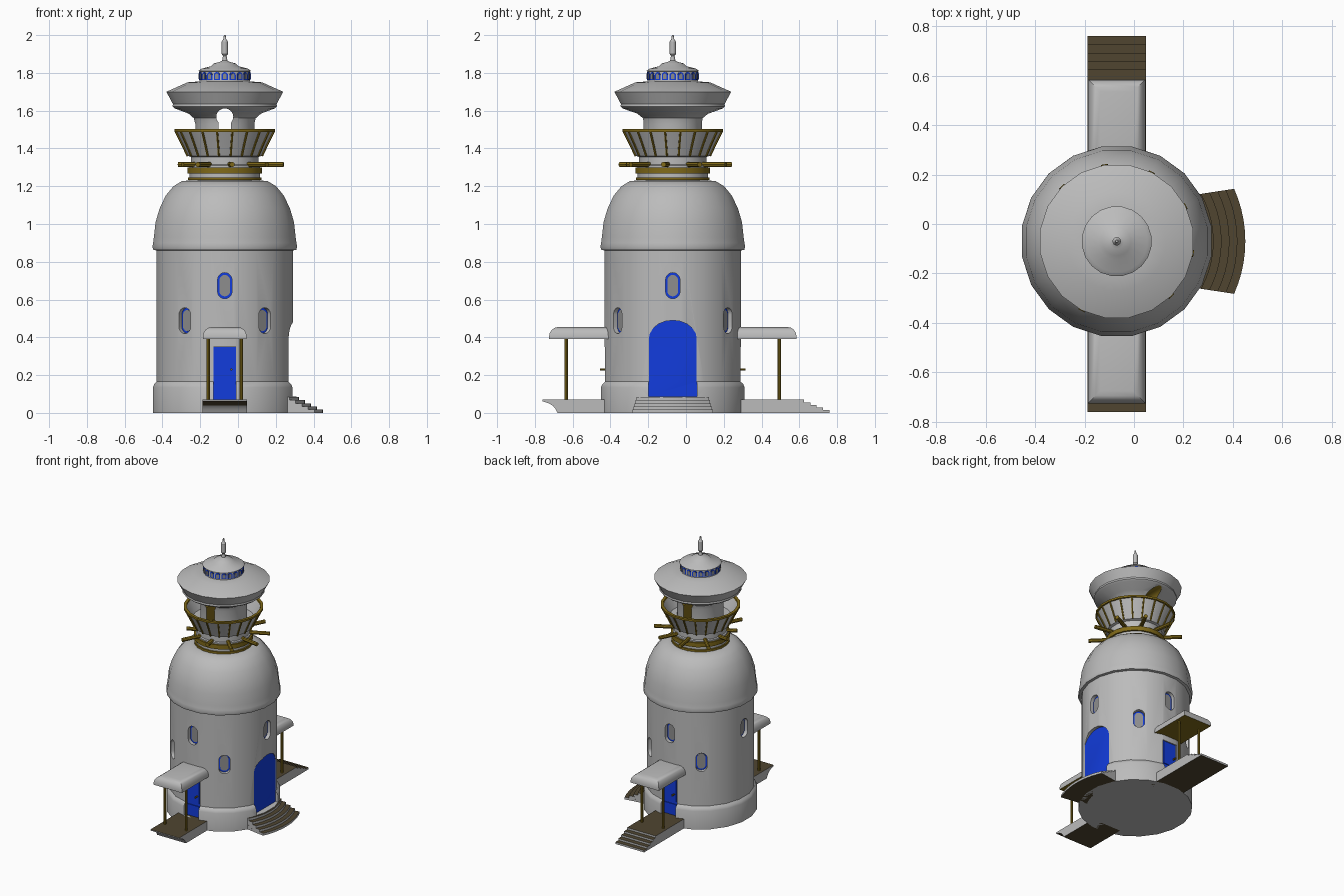
import bpy, bmesh, math
from mathutils import Vector

cube = bpy.data.objects.get("Cube")
if cube:
    bpy.data.objects.remove(cube, do_unlink=True)

CENTRE = Vector((-0.07, -0.07, 0))   # tower axis
SIDES = 20
FRONT, BACK = -90, 90
parts = []


def material(name, *rgb):
    m = bpy.data.materials.new(name)
    m.use_nodes = True
    m.diffuse_color = (*rgb, 1)
    m.node_tree.nodes["Principled BSDF"].inputs["Base Color"].default_value = (*rgb, 1)
    return m


STONE = material("pale stone", 0.5, 0.5, 0.5)
PANE = material("grey pane", 0.27, 0.27, 0.27)
BLUE = material("blue paint", 0.006, 0.045, 0.72)
GOLD = material("golden timber", 0.22, 0.145, 0.01)
TREAD = material("brown tread", 0.08, 0.06, 0.03)


def make(name, bm, mats, rule=None):
    """Turn a mesh built around the origin into a part on the tower axis."""
    bmesh.ops.remove_doubles(bm, verts=bm.verts, dist=1e-5)
    bmesh.ops.recalc_face_normals(bm, faces=bm.faces)
    bm.normal_update()
    for f in bm.faces:
        f.material_index = rule(f) if rule else 0
    bmesh.ops.translate(bm, verts=bm.verts, vec=CENTRE)
    mesh = bpy.data.meshes.new(name)
    bm.to_mesh(mesh)
    bm.free()
    for m in mats:
        mesh.materials.append(m)
    ob = bpy.data.objects.new(name, mesh)
    bpy.context.scene.collection.objects.link(ob)
    parts.append(ob)
    return ob


def extrude(bm, pts, vec):
    a = [bm.verts.new(p) for p in pts]
    b = [bm.verts.new(p + vec) for p in pts]
    bm.faces.new(a)
    bm.faces.new(b[::-1])
    for i in range(len(a)):
        j = (i + 1) % len(a)
        bm.faces.new((a[i], b[i], b[j], a[j]))


def axes(deg):
    a = math.radians(deg)
    return Vector((math.cos(a), math.sin(a), 0)), Vector((-math.sin(a), math.cos(a), 0))


def prism(bm, deg, outline, d0, d1):
    """Upright outline (across, height) pushed outward from d0 to d1."""
    n, t = axes(deg)
    extrude(bm, [n * d0 + t * u + Vector((0, 0, v)) for u, v in outline], n * (d1 - d0))


def arch(hw, z0, z1, top=0, bottom=0, n=10):
    pts = []
    for z, h, start in ((z1 - top, top, 0), (z0 + bottom, -bottom, 1)):
        if h == 0:
            pts += [(hw, z), (-hw, z)] if start == 0 else [(-hw, z), (hw, z)]
            continue
        for i in range(n + 1):
            a = math.pi * i / n
            side = 1 if start == 0 else -1
            pts.append((side * hw * math.cos(a), z + h * math.sin(a)))
    return pts


def lathe(bm, profile, closed=False):
    rings = []
    for r, z in profile:
        ring = []
        for i in range(SIDES):
            n, _ = axes((i + 0.5) * 360 / SIDES)
            ring.append(bm.verts.new(n * r + Vector((0, 0, z))))
        rings.append(ring)
    for k in range(len(rings) - (0 if closed else 1)):
        lo, hi = rings[k], rings[(k + 1) % len(rings)]
        for i in range(SIDES):
            j = (i + 1) % SIDES
            bm.faces.new((lo[i], lo[j], hi[j], hi[i]))


def tube(bm, a, b, r, segments=8):
    d = b - a
    mat = d.to_track_quat('Z', 'Y').to_matrix().to_4x4()
    mat.translation = (a + b) / 2
    bmesh.ops.create_cone(bm, cap_ends=True, segments=segments, radius1=r, radius2=r,
                          depth=d.length, matrix=mat)


def polar(deg, r, z):
    return axes(deg)[0] * r + Vector((0, 0, z))


# Tower: drum, dome, neck, gallery, head, lantern and spire in one turned profile
bm = bmesh.new()
drum = [(0, 0), (.385, 0), (.385, .135), (.378, .152), (.365, .165), (.365, .86)]
dome = [(.383, .863), (.388, .88), (.384, .90), (.38, .93), (.371, 1.01), (.35, 1.08),
        (.317, 1.15), (.275, 1.2), (.228, 1.228)]
gallery = [(.188, 1.23), (.188, 1.31), (.18, 1.315), (.18, 1.355), (.197, 1.36),
           (.225, 1.42), (.262, 1.495), (.254, 1.495), (.21, 1.41)]
head = [(.158, 1.41), (.158, 1.53), (.166, 1.56), (.195, 1.585), (.268, 1.612),
        (.28, 1.622), (.278, 1.635), (.313, 1.7), (.2, 1.75)]
lantern = [(.135, 1.755), (.135, 1.808), (.142, 1.81), (.125, 1.822), (.075, 1.835),
           (.058, 1.85), (.03, 1.857)]
spire = [(.014, 1.865), (.01, 1.89), (.017, 1.9), (.017, 1.965), (.007, 1.98),
         (.005, 2), (0, 2)]
lathe(bm, drum + dome + gallery + head + lantern + spire)
tower = make("tower", bm, [STONE])

# Recesses cut into the tower; the inner face of a cutter colours the back of the recess
cutters = []


def cutter(deg, outline, d0, d1, side, back):
    n, _ = axes(deg)
    b = bmesh.new()
    prism(b, deg, outline, d0, d1)
    cutters.append(make("recess_cutter", b, [side, back],
                        lambda f: 1 if f.normal.dot(n) < -.5 else 0))


WINDOWS = [(a, .605) for a in (0, 90, 180, 270)] + [(a, .42) for a in (54, 126, 234, 306)]
for deg, z in WINDOWS:
    cutter(deg, arch(.038, z, z + .137, .037, .037), .33, .5, STONE, BLUE)
cutter(0, arch(.1275, .088, .49, .1), .338, .5, STONE, BLUE)
for deg in (FRONT, BACK):
    cutter(deg, arch(.06, .07, .35), .352, .5, STONE, BLUE)
cutter(FRONT, arch(.032, 1.415, 1.56), -.2, .2, GOLD, GOLD)
cutter(FRONT, arch(.045, 1.522, 1.612, .045, .045), -.32, .32, GOLD, GOLD)

bpy.context.view_layer.objects.active = tower
for c in cutters:
    mod = tower.modifiers.new("recess", 'BOOLEAN')
    mod.operation, mod.solver, mod.object = 'DIFFERENCE', 'EXACT', c
    mod.material_mode = 'TRANSFER'
    bpy.ops.object.modifier_apply(modifier=mod.name)
    parts.remove(c)
    bpy.data.objects.remove(c, do_unlink=True)

# Window frames and panes, on the drum and round the lantern
frames, panes = bmesh.new(), bmesh.new()
for deg, z in WINDOWS:
    prism(frames, deg, arch(.0375, z + .001, z + .136, .036, .036), .322, .335)
    prism(panes, deg, arch(.028, z + .012, z + .125, .027, .027), .322, .338)
for i in range(SIDES):
    deg = i * 360 / SIDES
    prism(frames, deg, arch(.017, 1.762, 1.804, .016), .125, .136)
    prism(panes, deg, arch(.01, 1.767, 1.796, .01), .125, .1385)
make("window_frames", frames, [BLUE])
make("window_panes", panes, [PANE])

# Raised door panels and knobs
panels, knobs = bmesh.new(), bmesh.new()
for deg in (FRONT, BACK):
    prism(panels, deg, arch(.05, .08, .155), .345, .358)
    prism(panels, deg, arch(.05, .175, .34), .345, .358)
    tube(knobs, axes(deg)[0] * .345 + axes(deg)[1] * .035 + Vector((0, 0, .23)),
         axes(deg)[0] * .385 + axes(deg)[1] * .035 + Vector((0, 0, .23)), .006)
make("door_panels", panels, [BLUE])
make("door_knobs", knobs, [GOLD])

# Golden bands round the neck and the gallery rim
bands = bmesh.new()
for r0, r1, z0, z1 in ((.18, .198, 1.232, 1.247), (.18, .2, 1.268, 1.3), (.25, .27, 1.488, 1.502)):
    lathe(bands, [(r0, z0), (r1, z0), (r1, z1), (r0, z1)], closed=True)
make("neck_bands", bands, [GOLD])

# Gallery ribs and the beam ends below them
ribs, beams = bmesh.new(), bmesh.new()
for i in range(SIDES):
    deg = (i + .5) * 360 / SIDES
    tube(ribs, polar(deg, .199, 1.36), polar(deg, .227, 1.42), .006, 6)
    tube(ribs, polar(deg, .227, 1.42), polar(deg, .265, 1.495), .006, 6)
for deg in range(27, 387, 36):
    reach = .25 if deg in (171, 207, 279) else .315
    tube(beams, polar(deg, .15, 1.315), polar(deg, reach, 1.315), .014)
make("gallery_ribs", ribs, [GOLD])
make("gallery_beams", beams, [GOLD])


# Porches: platform, two posts and a rounded roof, front and back
def treads(f):
    return 1 if abs(f.normal.z) > .7 else 0


front_profile = [(.3, 0), (.61, 0), (.62, .02), (.635, .038), (.655, .05), (.69, .062),
                 (.69, .07), (.3, .07)]
back_profile = [(.3, 0), (.83, 0)]
for i in range(5):
    d = .83 - i * .034
    back_profile += [(d, .014 * (i + 1)), (d - .034, .014 * (i + 1))]
back_profile.append((.3, .07))

for word, deg, profile in (("front", FRONT, front_profile), ("back", BACK, back_profile)):
    n, t = axes(deg)
    bm = bmesh.new()
    extrude(bm, [n * d - t * .118 + Vector((0, 0, z)) for d, z in profile], t * .236)
    make(word + "_platform", bm, [STONE, TREAD], treads)

    bm = bmesh.new()
    for u in (-.087, .087):
        foot = n * .563 + t * u
        tube(bm, foot + Vector((0, 0, .07)), foot + Vector((0, 0, .4)), .009)
    make(word + "_porch_posts", bm, [GOLD])

    bm = bmesh.new()
    prism(bm, deg, arch(.116, .39, .455), .29, .655)
    top = [e for e in bm.edges if all(v.co.z > .45 for v in e.verts)]
    bmesh.ops.bevel(bm, geom=top, offset=.05, segments=4, profile=.5, affect='EDGES')
    make(word + "_porch_roof", bm, [STONE, GOLD], lambda f: 1 if f.normal.z < -.5 else 0)

# Fan of curved steps at the great door
bm = bmesh.new()
for k in range(5):
    outline = []
    for r, order in ((.52 - .032 * k, 1), (.33, -1)):
        half = math.degrees(math.asin((.185 + (r - .35) * .16) / r))
        outline += [polar(order * half * (i / 5 - 1), r, .017 * k) for i in range(11)]
    extrude(bm, outline, Vector((0, 0, .017)))
make("fan_steps", bm, [STONE, TREAD], treads)

# Smooth shading with sharp creases
bpy.ops.object.select_all(action='DESELECT')
for ob in parts:
    ob.select_set(True)
bpy.context.view_layer.objects.active = tower
bpy.ops.object.shade_smooth_by_angle(angle=math.radians(32))
